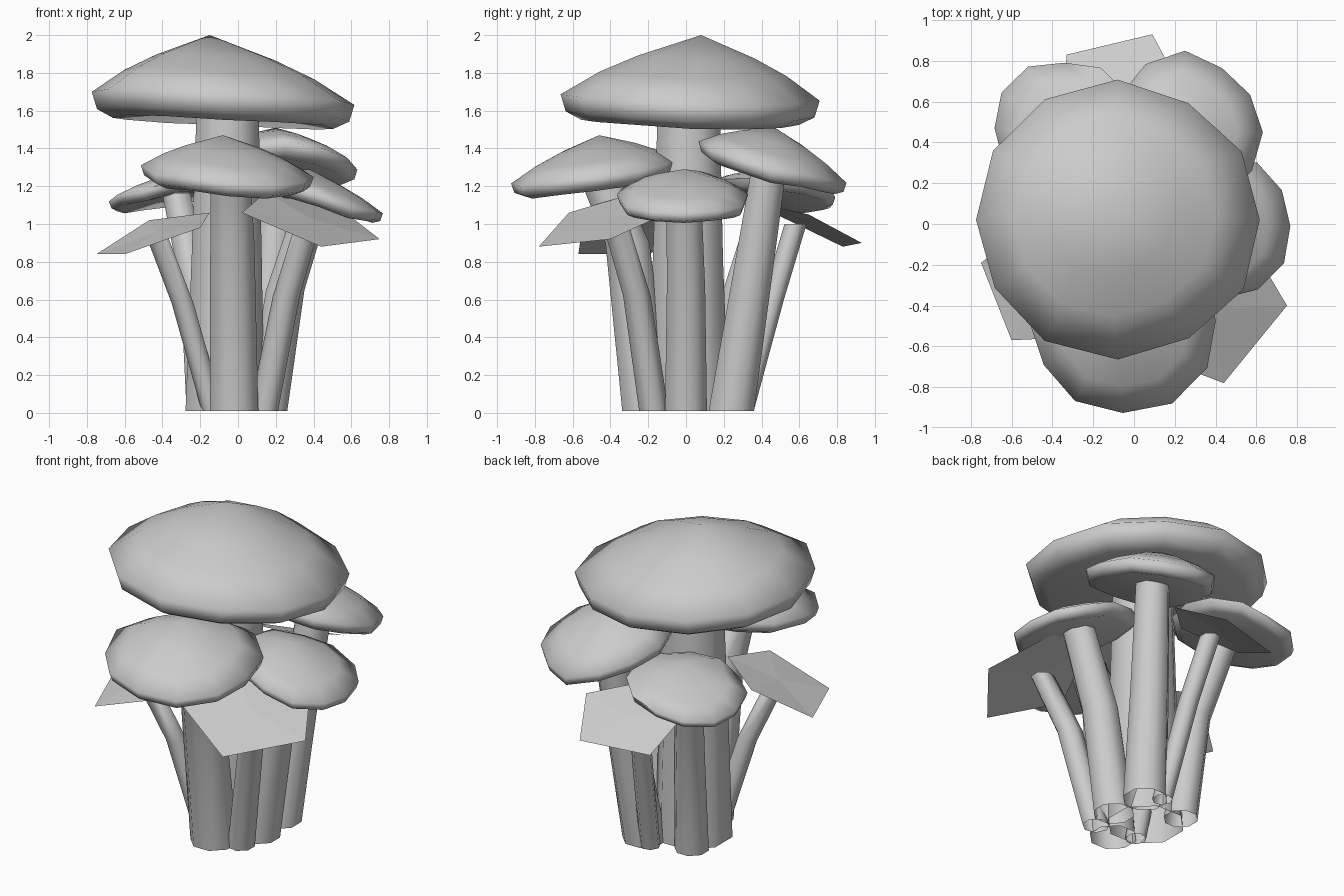
import bpy, bmesh, math, random
from mathutils import Vector

old = bpy.data.objects.get("Cube")
if old:
    bpy.data.objects.remove(old, do_unlink=True)

grey = bpy.data.materials.new("pale grey")
grey.use_nodes = True
colour = (0.6, 0.6, 0.6, 1)
grey.diffuse_color = colour
grey.node_tree.nodes["Principled BSDF"].inputs["Base Color"].default_value = colour


def finish(name, bm, smooth):
    bmesh.ops.recalc_face_normals(bm, faces=bm.faces[:])
    mesh = bpy.data.meshes.new(name)
    bm.to_mesh(mesh)
    bm.free()
    mesh.materials.append(grey)
    obj = bpy.data.objects.new(name, mesh)
    bpy.context.collection.objects.link(obj)
    if smooth:
        bpy.ops.object.select_all(action="DESELECT")
        bpy.context.view_layer.objects.active = obj
        obj.select_set(True)
        bpy.ops.object.shade_smooth_by_angle(angle=math.radians(smooth))


def bridge(bm, a, b):
    n = len(a)
    for i in range(n):
        j = (i + 1) % n
        bm.faces.new((a[i], a[j], b[j], b[i]))


def fan(bm, tip, ring):
    for i in range(len(ring)):
        bm.faces.new((tip, ring[i], ring[(i + 1) % len(ring)]))


def stem(name, path, r0, r1, sides=8):
    """Bent tube through the path points, tapering from r0 to r1, open at the cut foot."""
    bm = bmesh.new()
    pts = [Vector(p) for p in path]
    rings = []
    for k, p in enumerate(pts):
        r = r0 + (r1 - r0) * k / (len(pts) - 1)
        ring = [bm.verts.new(p + Vector((r * math.cos(t), r * math.sin(t), 0)))
                for t in (math.tau * (i + 0.5) / sides for i in range(sides))]
        if rings:
            bridge(bm, rings[-1], ring)
        rings.append(ring)
    bm.faces.new(rings[-1])
    finish(name, bm, 70)


def cap(name, centre, radii, apex, slope, thick, seed, wobble, sides=12):
    """Tilted dome: crown, shoulder, rim, edge curling under, hollow underside."""
    rng = random.Random(seed)
    bm = bmesh.new()
    cx, cy, cz = centre
    tip = Vector(apex)
    jitter = [(1 + rng.uniform(-wobble, wobble / 2), rng.uniform(-wobble, wobble) * 0.2)
              for _ in range(sides)]

    def rim_ring(f, drop):
        verts = []
        for i, (jr, jz) in enumerate(jitter):
            t = math.tau * i / sides
            dx, dy = f * radii[0] * jr * math.cos(t), f * radii[1] * jr * math.sin(t)
            z = cz + slope[0] * dx + slope[1] * dy + jz - drop
            verts.append(bm.verts.new((cx + dx, cy + dy, z)))
        return verts

    def crown_ring(rim, f):
        lift = Vector((0, 0, 0.1 * (tip.z - cz)))
        return [bm.verts.new(tip.lerp(v.co, f) + lift) for v in rim]

    rim = rim_ring(1, 0)
    rings = [crown_ring(rim, 0.45), crown_ring(rim, 0.72), rim,
             rim_ring(0.96, thick * 0.75), rim_ring(0.84, thick * 1.1)]
    fan(bm, bm.verts.new(tip), rings[0])
    for a, b in zip(rings, rings[1:]):
        bridge(bm, a, b)
    fan(bm, bm.verts.new((cx, cy, cz - thick * 0.5)), rings[-1])
    finish(name, bm, 85)


def leaf(name, corners):
    """Thin flat-faced flap with a slightly raised middle."""
    bm = bmesh.new()
    ring = [bm.verts.new(c) for c in corners]
    mid = sum((v.co for v in ring), Vector((0, 0, 0.04))) / len(ring)
    fan(bm, bm.verts.new(mid), ring)
    finish(name, bm, 0)


# Tall middle mushroom
stem("main_stem", [(-0.07, 0.02, 0.01), (-0.06, 0.01, 0.8), (-0.055, 0.015, 1.6)], 0.225, 0.178)
cap("main_cap", (-0.08, 0.02, 1.67), (0.71, 0.68), (-0.15, 0.08, 2.0),
    (-0.05, -0.03), 0.12, 4, 0.03)

# Front mushroom
stem("front_stem", [(-0.02, -0.21, 0.01), (-0.03, -0.31, 0.9), (-0.04, -0.46, 1.25)], 0.138, 0.115)
cap("front_cap", (-0.055, -0.475, 1.28), (0.47, 0.455), (-0.08, -0.46, 1.47),
    (-0.05, 0.14), 0.07, 7, 0.06)

# Side mushroom
stem("side_stem", [(0.15, 0, 0.01), (0.25, 0, 0.65), (0.4, -0.01, 1.12)], 0.12, 0.1)
cap("side_cap", (0.43, -0.01, 1.15), (0.35, 0.36), (0.38, -0.01, 1.29),
    (-0.28, 0), 0.06, 3, 0.06)

# Back mushroom beside it
stem("back_stem", [(0.12, 0.24, 0.01), (0.17, 0.34, 0.65), (0.23, 0.44, 1.3)], 0.13, 0.1)
cap("back_cap", (0.25, 0.45, 1.33), (0.39, 0.39), (0.2, 0.47, 1.51),
    (-0.1, -0.25), 0.07, 9, 0.07)

# Opposite back mushroom
stem("back_side_stem", [(-0.18, 0.2, 0.01), (-0.22, 0.28, 0.65), (-0.33, 0.44, 1.18)], 0.1, 0.08)
cap("back_side_cap", (-0.34, 0.47, 1.18), (0.35, 0.34), (-0.28, 0.41, 1.29),
    (0.16, -0.12), 0.05, 5, 0.06)

# Young thin stems with flat flaps
stem("front_flap_stem", [(0.14, -0.17, 0.01), (0.26, -0.26, 0.62), (0.37, -0.37, 0.99)], 0.08, 0.07, 7)
leaf("front_flap", [(0.44, -0.78, 0.88), (0.75, -0.4, 0.92), (0.53, -0.03, 1.09),
                    (0.15, -0.25, 1.17), (0.02, -0.62, 1.06)])
stem("side_flap_stem", [(-0.13, -0.14, 0.01), (-0.29, -0.2, 0.58), (-0.42, -0.29, 0.92)], 0.062, 0.06, 7)
leaf("side_flap", [(-0.75, -0.19, 0.84), (-0.6, -0.57, 0.84), (-0.2, -0.55, 0.98),
                   (-0.15, -0.2, 1.06), (-0.47, 0.02, 1.02)])
stem("back_flap_stem", [(0.04, 0.3, 0.01), (-0.02, 0.46, 0.6), (-0.08, 0.58, 1.0)], 0.06, 0.06, 7)
leaf("back_flap", [(-0.33, 0.83, 0.88), (0.09, 0.93, 0.9), (0.24, 0.65, 1.05),
                   (0, 0.42, 1.1), (-0.36, 0.5, 1.04)])
